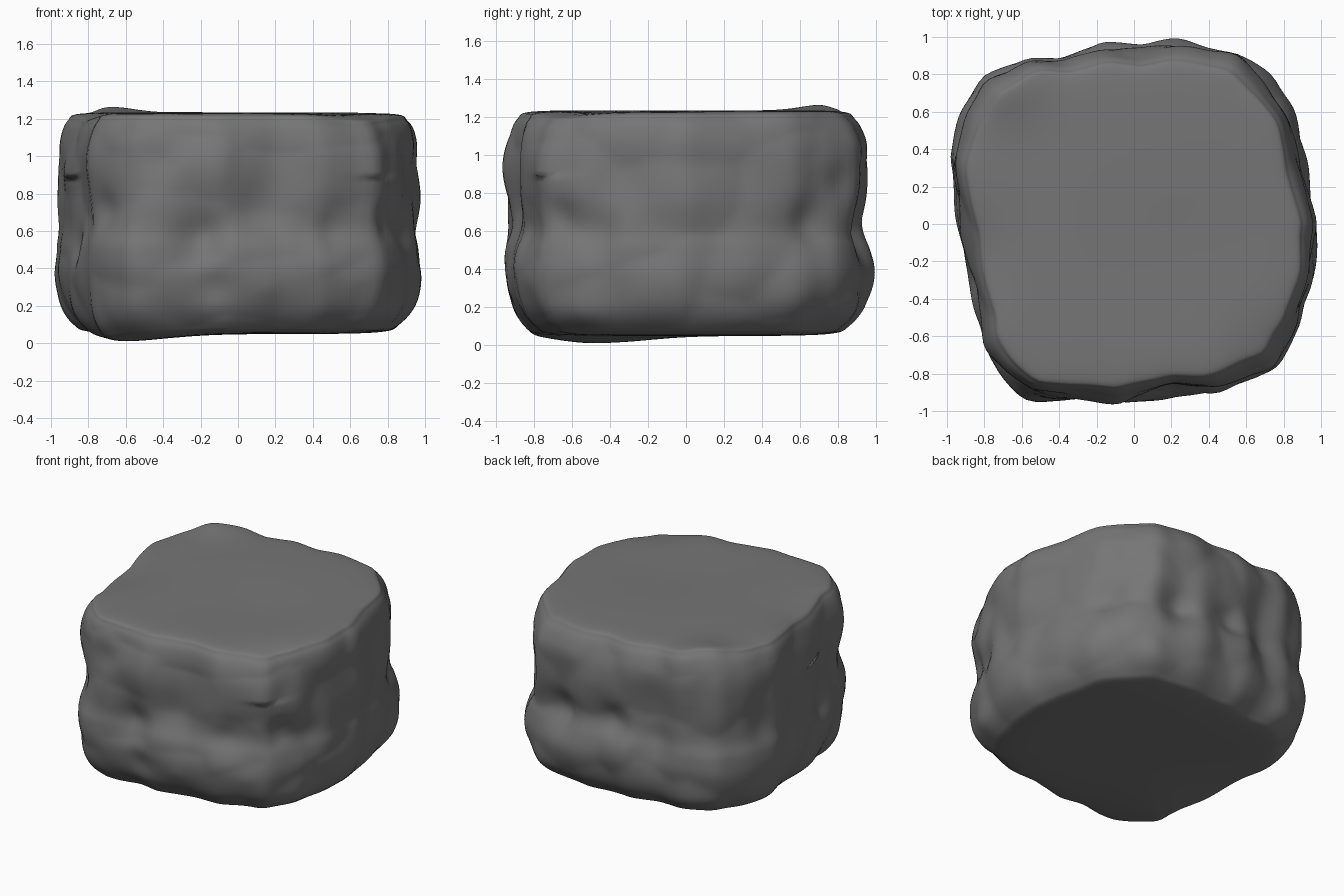
import bpy, bmesh, math
from mathutils import Vector, noise

old = bpy.data.objects.get("Cube")
if old:
    bpy.data.objects.remove(old, do_unlink=True)

SEGMENTS, STEPS = 160, 7

# Plan outline, counter-clockwise
OUTLINE = [(.99, 0), (.93, .25), (.85, .6), (.72, .79), (.58, .92), (.45, .94), (.22, .98),
           (.05, .95), (-.17, .96), (-.38, .89), (-.57, .9), (-.82, .79), (-.93, .6),
           (-1, .35), (-.96, .12), (-.93, -.05), (-.9, -.25), (-.82, -.55), (-.82, -.68),
           (-.72, -.81), (-.57, -.94), (-.45, -.96), (-.25, -.94), (-.08, -.97), (.22, -.89),
           (.45, -.91), (.65, -.8), (.77, -.77), (.9, -.55), (.96, -.3)]

# Side profile: scale, height
PROFILE = [(0, .05), (.5, .05), (.79, .062), (.88, .1), (.955, .2), (.99, .36), (.985, .5),
           (.965, .62), (.97, .8), (.97, 1.0), (.95, 1.11), (.91, 1.19), (.84, 1.228),
           (.5, 1.235), (0, 1.235)]

# Hollows (+) and bulges (-): angle in degrees, height, depth, width
DENTS = [(226, .72, .05, .1), (258, .57, .06, .12), (300, .6, .06, .13), (320, .68, .04, .1),
         (262, .3, .03, .09), (244, 1, .04, .11), (277, .72, .03, .14), (288, .4, -.02, .2),
         (266, .88, -.03, .16), (332, .6, .04, .13), (40, .64, .05, .12), (52, .85, .03, .1),
         (68, .6, .08, .13), (95, .64, .06, .11), (115, .55, .04, .13), (180, .62, .02, .12),
         (200, .5, .05, .1), (155, .7, .03, .13), (82, .35, -.02, .2), (45, .35, -.03, .2)]


def radius(angle):
    """Distance from the centre to the outline along an angle."""
    d = Vector((math.cos(angle), math.sin(angle)))
    for a, b in zip(OUTLINE, OUTLINE[1:] + OUTLINE[:1]):
        a, b = Vector(a), Vector(b)
        ca, cb = a.x * d.y - a.y * d.x, b.x * d.y - b.y * d.x
        if ca >= 0 >= cb and a.dot(d) > 0:
            return a.lerp(b, ca / (ca - cb)).dot(d)
    return .95


def spline(points):
    """Smooth curve through the profile."""
    p = [Vector(q) for q in points]
    p = [p[0]] + p + [p[-1]]
    out = []
    for a, b, c, d in zip(p, p[1:], p[2:], p[3:]):
        for i in range(STEPS):
            t = i / STEPS
            out.append(b + (c - a) * t / 2 + (a * 2 - b * 5 + c * 4 - d) * t * t / 2
                       + (b * 3 - a - c * 3 + d) * t ** 3 / 2)
    return out + [p[-1]]


def bump(x, y, cx, cy, w):
    return math.exp(-((x - cx) ** 2 + (y - cy) ** 2) / (w * w))


def shape(angle, r, scale, z):
    """Rock surface point with lumps, hollows and uneven caps."""
    d = Vector((math.cos(angle), math.sin(angle), 0))
    p = d * r * scale + Vector((0, 0, z))
    side = max(0, min(1, (scale - .72) / .2))
    cells, _ = noise.voronoi(p * 2.8 + Vector((3, 1, 7)))
    push = .012 + .05 * (.32 - cells[0]) + .02 * noise.noise(p * 3 + Vector((5, 2, 1)))
    for deg, h, depth, w in DENTS:
        c = Vector((math.cos(math.radians(deg)), math.sin(math.radians(deg)), 0)) * r
        push -= depth * math.exp(-((p - c - Vector((0, 0, h))).length / w) ** 2)
    p += d * push * side
    if z > .9:
        p.z += .05 * bump(p.x, p.y, -.72, .78, .2) - .015 * bump(p.x, p.y, .3, -.2, .4)
        p.z -= .04 * bump(p.x, p.y, -.95, -.2, .25) + .03 * bump(p.x, p.y, .75, -.75, .25)
    if z < .35:
        p.z -= .06 * bump(p.x, p.y, -.72, -.5, .4) * (1 - z / .35)
    return p


# Rock body
bm = bmesh.new()
raw = [radius(2 * math.pi * i / SEGMENTS) for i in range(SEGMENTS)]
radii = [(raw[i - 1] + raw[i] * 2 + raw[(i + 1) % SEGMENTS]) / 4 for i in range(SEGMENTS)]
curve = spline(PROFILE)
rings = [[bm.verts.new(shape(2 * math.pi * i / SEGMENTS, radii[i], q.x, q.y))
          for i in range(SEGMENTS)] for q in curve[1:-1]]
poles = [bm.verts.new(shape(0, 0, q.x, q.y)) for q in (curve[0], curve[-1])]
for i in range(SEGMENTS):
    j = (i + 1) % SEGMENTS
    for lo, hi in zip(rings, rings[1:]):
        bm.faces.new((lo[i], lo[j], hi[j], hi[i]))
    bm.faces.new((poles[0], rings[0][j], rings[0][i]))
    bm.faces.new((poles[1], rings[-1][i], rings[-1][j]))
mesh = bpy.data.meshes.new("rock")
bm.to_mesh(mesh)
bm.free()
rock = bpy.data.objects.new("rock", mesh)
bpy.context.collection.objects.link(rock)

# Stone colour
stone = bpy.data.materials.new("dark_grey_stone")
stone.use_nodes = True
colour = (.18, .18, .18, 1)
stone.diffuse_color = colour
stone.node_tree.nodes["Principled BSDF"].inputs["Base Color"].default_value = colour
mesh.materials.append(stone)

bpy.context.view_layer.objects.active = rock
rock.select_set(True)
bpy.ops.object.shade_smooth()
